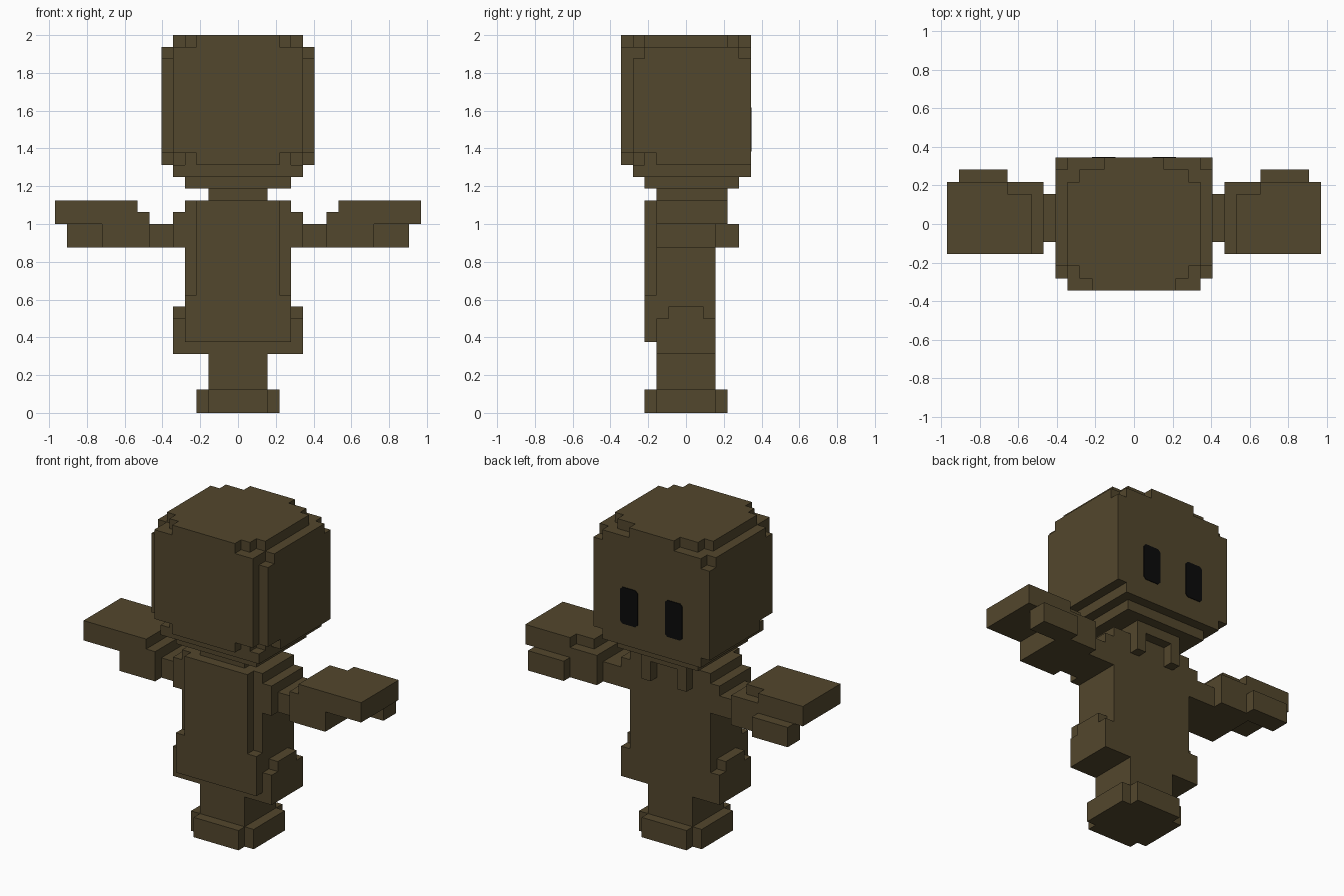
import bpy, bmesh, math
from itertools import product
from mathutils import Vector

if "Cube" in bpy.data.objects:
    bpy.data.objects.remove(bpy.data.objects["Cube"])

U = 0.0625  # edge length of one block


def material(name, color):
    m = bpy.data.materials.new(name)
    m.diffuse_color = (*color, 1)
    m.use_nodes = True
    m.node_tree.nodes["Principled BSDF"].inputs["Base Color"].default_value = m.diffuse_color
    return m


brown = material("brown", (0.086, 0.063, 0.026))
black = material("black", (0.003, 0.003, 0.003))


def block(x0, x1, y0, y1, z0, z1):
    """Cells of a box; x and y limits are half-integers, z limits integers."""
    xs = range(math.ceil(x0), math.floor(x1) + 1)
    ys = range(math.ceil(y0), math.floor(y1) + 1)
    return set(product(xs, ys, range(z0, z1)))


def sym(w, y0, y1, z0, z1):
    return block(-w, w, y0, y1, z0, z1)


def mirrored(cells):
    return {(-x, y, z) for x, y, z in cells}


# Head: stepped crown, rounded-off cube, stepped chin
head = (
    sym(2.5, 4.5, 5.5, 31, 32) | sym(4.5, -4.5, 4.5, 31, 32)
    | sym(5.5, -3.5, 3.5, 31, 32) | sym(3.5, -5.5, -4.5, 31, 32)
    | sym(5.5, -5.5, 5.5, 22, 31)
    | sym(6.5, -3.5, 4.5, 30, 31) | sym(6.5, -4.5, 5.5, 22, 30)
    | sym(3.5, -5.5, -4.5, 21, 22) | sym(4.5, -4.5, -3.5, 21, 22)
    | sym(5.5, -3.5, -2.5, 21, 22) | sym(6.5, -2.5, 5.5, 21, 22)
    | sym(5.5, -4.5, 5.5, 20, 21) | sym(4.5, -3.5, 4.5, 19, 20)
)
neck = sym(2.5, -2.5, 3.5, 18, 19)

# Torso: core, front panel, shoulders, hips and two straps at the back
torso = (
    sym(4.5, -2.5, 2.5, 5, 18)
    | sym(3.5, -3.5, -2.5, 10, 18) | sym(4.5, -3.5, -2.5, 6, 10)
    | sym(5.5, -2.5, 2.5, 14, 17)
    | sym(5.5, -2.5, 2.5, 5, 8) | sym(5.5, -1.5, 1.5, 8, 9)
)
strap = block(1.5, 2.5, 2.5, 3.5, 16, 18)
straps = strap | mirrored(strap)

# Legs and cross-shaped foot
legs = sym(2.5, -2.5, 2.5, 2, 5)
foot = sym(2.5, -3.5, 3.5, 0, 2) | sym(3.5, -2.5, 2.5, 0, 2)

# Arm: thin joint, low inner block, outer slab and the small block behind it
arm = (
    block(5.5, 7.5, -1.5, 2.5, 14, 16)
    | block(7.5, 11.5, -2.5, 2.5, 14, 16)
    | block(7.5, 10.5, -2.5, 3.5, 16, 17)
    | block(7.5, 10.5, 2.5, 3.5, 14, 16)
    | block(8.5, 15.5, -2.5, 2.5, 16, 18)
    | block(10.5, 15.5, 2.5, 3.5, 16, 18)
    | block(10.5, 14.5, 2.5, 4.5, 14, 16)
)

parts = {
    "head": head, "neck": neck, "torso": torso, "back_straps": straps,
    "legs": legs, "foot": foot, "right_arm": arm, "left_arm": mirrored(arm),
}
solid = set().union(*parts.values())


def add_object(name, bm, mat):
    me = bpy.data.meshes.new(name)
    bm.to_mesh(me)
    bm.free()
    me.materials.append(mat)
    ob = bpy.data.objects.new(name, me)
    bpy.context.collection.objects.link(ob)
    return ob


def build(name, cells):
    """Skin the cells with only their exposed faces, then merge flat areas."""
    bm = bmesh.new()
    for c in sorted(cells):
        for axis, side in product(range(3), (-1, 1)):
            near = list(c)
            near[axis] += side
            if tuple(near) in solid:
                continue
            n, a, b = Vector(), Vector(), Vector()
            n[axis] = side * 0.5
            a[(axis + 1) % 3] = 0.5
            b[(axis + 2) % 3] = 0.5 * side
            mid = Vector((c[0], c[1], c[2] + 0.5)) + n
            corners = (mid - a - b, mid + a - b, mid + a + b, mid - a + b)
            bm.faces.new([bm.verts.new(p * U) for p in corners])
    bmesh.ops.remove_doubles(bm, verts=bm.verts, dist=0.001)
    bmesh.ops.dissolve_limit(bm, angle_limit=0.02, verts=bm.verts, edges=bm.edges)
    add_object(name, bm, brown)


for part_name, part_cells in parts.items():
    build(part_name, part_cells)

# Eyes: thin plates with clipped corners on the back face of the head
for eye_name, s in (("right_eye", 1), ("left_eye", -1)):
    bm = bmesh.new()
    w, h, k = 0.97, 1.85, 0.25
    outline = [(w, h - k), (w - k, h), (k - w, h), (-w, h - k),
               (-w, k - h), (k - w, -h), (w - k, -h), (w, k - h)]
    face = bm.faces.new([bm.verts.new(((s * 2.5 + x) * U, 5.5 * U, (24 + z) * U))
                         for x, z in outline])
    ext = bmesh.ops.extrude_face_region(bm, geom=[face])
    top = [v for v in ext["geom"] if isinstance(v, bmesh.types.BMVert)]
    bmesh.ops.translate(bm, verts=top, vec=(0, 0.004, 0))
    bmesh.ops.recalc_face_normals(bm, faces=bm.faces)
    add_object(eye_name, bm, black)
